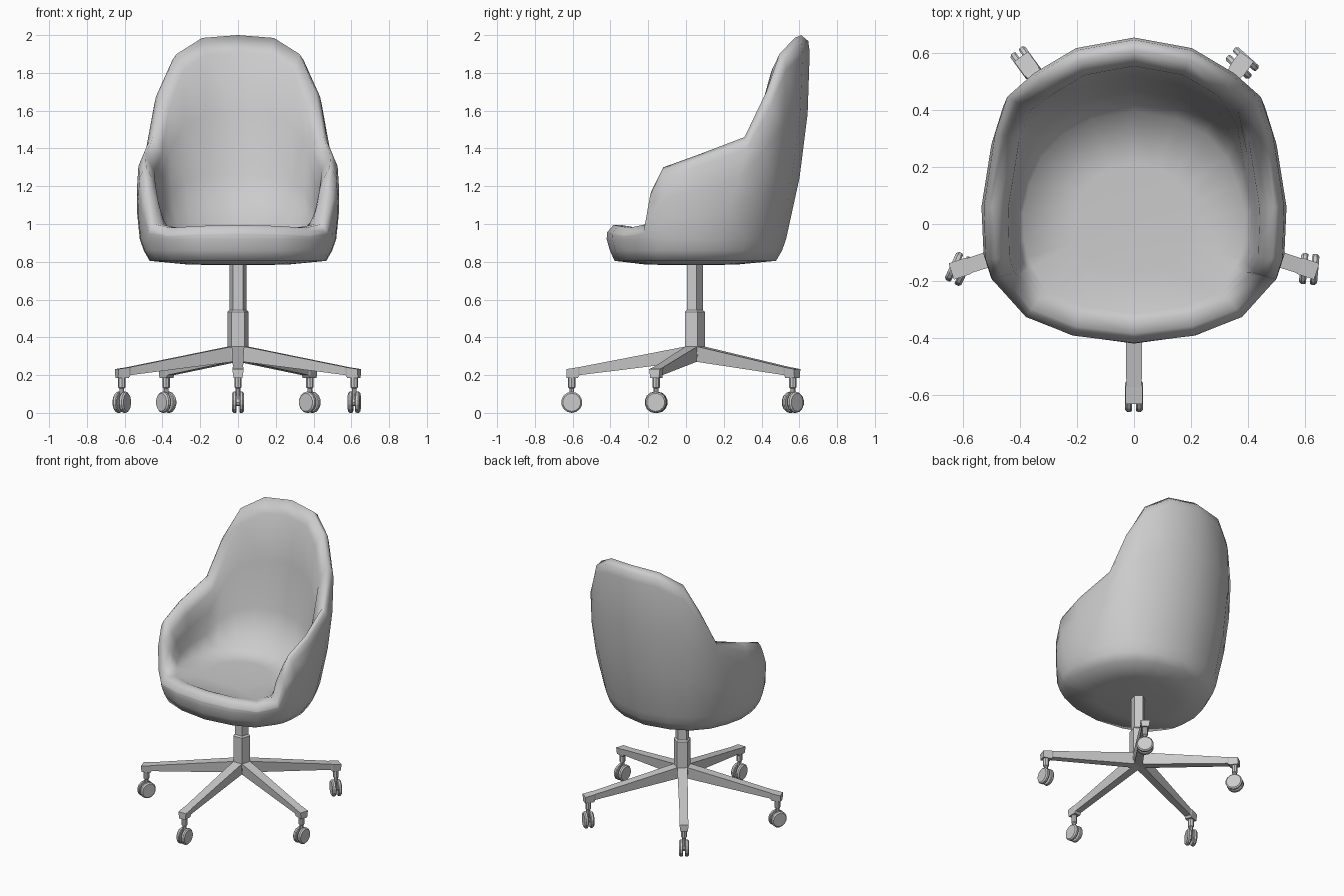
import bpy, bmesh, math
from mathutils import Vector, Matrix

if "Cube" in bpy.data.objects:
    bpy.data.objects.remove(bpy.data.objects["Cube"])

CENTRE = Vector((0, 0.042, 0))


def finish(name, bm, smooth=False):
    bmesh.ops.recalc_face_normals(bm, faces=bm.faces)
    me = bpy.data.meshes.new(name)
    bm.to_mesh(me)
    bm.free()
    for p in me.polygons:
        p.use_smooth = smooth
    ob = bpy.data.objects.new(name, me)
    bpy.context.collection.objects.link(ob)
    return ob


def loft(bm, rings, matrix=Matrix()):
    """Skin closed rings; a one-point ring closes to a pole, others get a cap."""
    vs = [[bm.verts.new(matrix @ Vector(p)) for p in r] for r in rings]
    for a, b in zip(vs, vs[1:]):
        n = max(len(a), len(b))
        for i in range(n):
            q = [a[i % len(a)], a[(i + 1) % len(a)], b[(i + 1) % len(b)], b[i % len(b)]]
            bm.faces.new(list(dict.fromkeys(q)))
    for r in (vs[0], vs[-1]):
        if len(r) > 2:
            bm.faces.new(r)


def prism(bm, profile, sides, matrix=Matrix(), phase=0.0):
    """Turned solid about z from (radius, height) pairs."""
    loft(bm, [[(r * math.cos(phase + math.tau * i / sides),
                r * math.sin(phase + math.tau * i / sides), z)
               for i in range(sides)] for r, z in profile], matrix)


# Seat shell: half outline from back centre round to front centre
rim = [(0, .61, 2.0), (.19, .575, 1.985), (.325, .495, 1.9), (.41, .425, 1.7),
       (.45, .31, 1.46), (.49, .06, 1.365), (.485, -.12, 1.30), (.465, -.185, 1.17),
       (.445, -.205, 1.0), (.36, -.30, .98), (.205, -.36, .99), (0, -.385, .995)]
base = [(0, .53), (.20, .49), (.335, .42), (.435, .31), (.49, .18), (.52, .05),
        (.515, -.07), (.50, -.155), (.475, -.20), (.38, -.325), (.22, -.39), (0, -.42)]


def mirror_loop(half):
    return half + [Vector((-p.x, p.y, p.z)) for p in reversed(half[1:-1])]


top = mirror_loop([Vector(p) for p in rim])
low = mirror_loop([Vector((x, y, .92)) for x, y in base])
n = len(top)
outer, inner, normal = [], [], []
for i, p in enumerate(top):
    t = low[(i + 1) % n] - low[i - 1]
    nrm = Vector((t.y, -t.x, 0)).normalized()
    if nrm.dot(low[i]) < 0:
        nrm = -nrm
    h = min(max(p.z - 1.0, 0), 1)
    normal.append(nrm)
    outer.append(p + nrm * (.033 + .012 * h) - Vector((0, 0, .04 + .05 * h)))
    inner.append(p - nrm * (.045 + .01 * h) - Vector((0, 0, .09 * min(1, h * 4))))


def scaled(s, z):
    return [Vector((p.x * s, p.y * s, z)) for p in low]


def between(a, b, t, bulge):
    return [p.lerp(q, t) + k * bulge * math.sin(math.pi * t) * max(r.z - 1, 0)
            for p, q, k, r in zip(a, b, normal, top)]


floor = scaled(.75, .98)
bm = bmesh.new()
loft(bm, [[(0, .03, .782)], scaled(.5, .785), scaled(.9, .805), scaled(.96, .86), low,
          between(low, outer, .33, .035), between(low, outer, .67, .035), outer,
          between(outer, top, .65, .012 / .5),
          top, inner,
          between(inner, floor, .35, .02), between(inner, floor, .7, .03),
          floor, scaled(.4, .975), [(0, 0, .97)]])
finish("seat_shell", bm, True)

# Gas-lift column
bm = bmesh.new()
prism(bm, [(.058, .30), (.058, .535), (.047, .545), (.047, .80)], 5,
      Matrix.Translation(CENTRE), math.pi / 2)
finish("column", bm)

# Five-star base with twin-wheel casters
leg_sections = [(0, .034, .36, .275), (.605, .027, .243, .20),
                (.615, .030, .241, .186), (.675, .030, .232, .186)]
wheel_turn = [0, -5, 48, 36, 155]
for i in range(5):
    ang = math.radians(-90 + 72 * i)
    bm = bmesh.new()
    loft(bm, [[(r, -w, zt), (r, w, zt), (r, w * .8, zb), (r, -w * .8, zb)]
              for r, w, zt, zb in leg_sections],
         Matrix.Translation(CENTRE) @ Matrix.Rotation(ang, 4, 'Z'))
    finish(f"base_leg_{i + 1}", bm)

    pos = CENTRE + Vector((math.cos(ang), math.sin(ang), 0)) * .647
    bm = bmesh.new()
    prism(bm, [(.013, .07), (.013, .13), (.019, .135), (.019, .19)], 8,
          Matrix.Translation(pos))
    axle = (Matrix.Translation(pos + Vector((0, 0, .056)))
            @ Matrix.Rotation(math.radians(wheel_turn[i]), 4, 'Z')
            @ Matrix.Rotation(math.pi / 2, 4, 'Y'))
    prism(bm, [(.02, -.012), (.02, .012)], 8, axle)
    for s in (-1, 1):
        prism(bm, [(.052, s * .007), (.056, s * .012), (.056, s * .024), (.048, s * .032)],
              14, axle)
    finish(f"caster_{i + 1}", bm)
